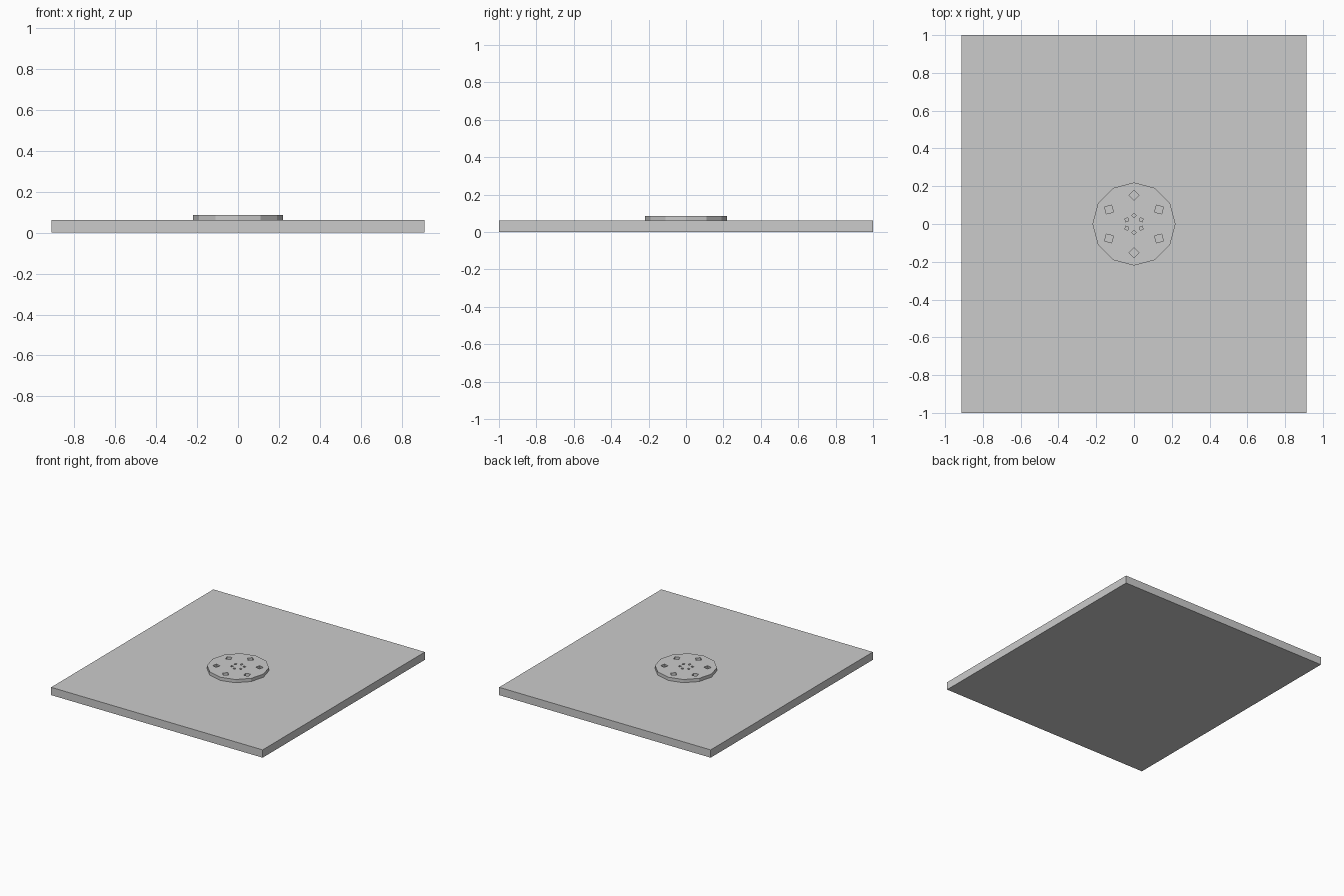
import bpy, bmesh
from math import sin, cos, pi
from mathutils import Matrix, Vector

if "Cube" in bpy.data.objects:
    bpy.data.objects.remove(bpy.data.objects["Cube"])

PLATE_TOP, DISC_TOP = 0.061, 0.086


def make_object(name, bm):
    mesh = bpy.data.meshes.new(name)
    bm.to_mesh(mesh)
    bm.free()
    obj = bpy.data.objects.new(name, mesh)
    bpy.context.collection.objects.link(obj)
    return obj


def add_prism(bm, sides, radius, z0, z1, x=0, y=0, turn=pi / 2):
    """Upright prism with one corner pointing along the angle 'turn'."""
    pts = [(x + radius * cos(turn + 2 * pi * i / sides),
            y + radius * sin(turn + 2 * pi * i / sides)) for i in range(sides)]
    low = [bm.verts.new((px, py, z0)) for px, py in pts]
    high = [bm.verts.new((px, py, z1)) for px, py in pts]
    bm.faces.new(low[::-1])
    bm.faces.new(high)
    for i in range(sides):
        j = (i + 1) % sides
        bm.faces.new((low[i], low[j], high[j], high[i]))


# Base plate
bm = bmesh.new()
bmesh.ops.create_cube(bm, size=1, matrix=Matrix.Translation((0, 0, PLATE_TOP / 2))
                      @ Matrix.Diagonal(Vector((1.826, 2.0, PLATE_TOP, 1))))
make_object("base_plate", bm)

# Twelve-sided disc
bm = bmesh.new()
add_prism(bm, 12, 0.22, PLATE_TOP, DISC_TOP)
disc = make_object("disc", bm)

# Two rings of six square holes, corners pointing outward
bm = bmesh.new()
for ring_radius, hole_radius in ((0.153, 0.027), (0.044, 0.012)):
    for k in range(6):
        a = pi / 2 + k * pi / 3
        add_prism(bm, 4, hole_radius, PLATE_TOP - 0.02, DISC_TOP + 0.02,
                  ring_radius * cos(a), ring_radius * sin(a), a)
cutter = make_object("hole_cutter", bm)
cutter.hide_render = True
cutter.hide_set(True)

cut = disc.modifiers.new("holes", 'BOOLEAN')
cut.operation = 'DIFFERENCE'
cut.solver = 'EXACT'
cut.object = cutter
